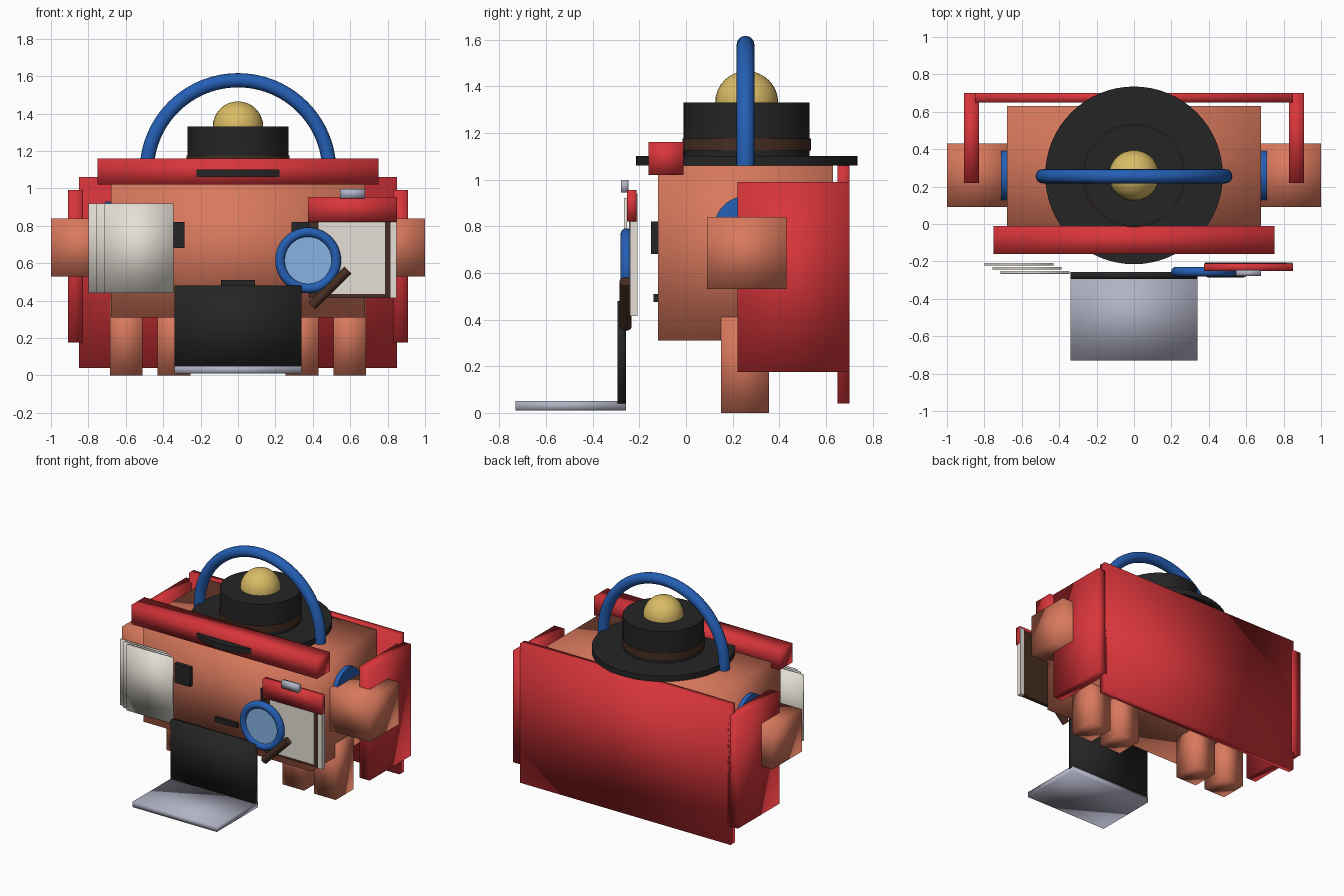
import bpy, bmesh, math
from mathutils import Vector, Matrix

old = bpy.data.objects.get("Cube")
if old:
    bpy.data.objects.remove(old, do_unlink=True)


def material(name, *rgb):
    m = bpy.data.materials.new(name)
    m.use_nodes = True
    m.diffuse_color = (*rgb, 1)
    m.node_tree.nodes["Principled BSDF"].inputs["Base Color"].default_value = (*rgb, 1)
    return m


SKIN = material("terracotta", 0.69, 0.19, 0.11)
RED = material("red cloth", 0.68, 0.035, 0.042)
BLUE = material("blue", 0.018, 0.115, 0.46)
BLACK = material("black", 0.018, 0.018, 0.018)
BROWN = material("dark brown", 0.06, 0.026, 0.015)
GOLD = material("gold", 0.70, 0.50, 0.13)
GLASS = material("pale blue glass", 0.24, 0.45, 0.77)
PAPER = material("paper white", 0.78, 0.74, 0.67)
METAL = material("silver grey", 0.44, 0.45, 0.56)


def finish(name, bm, mat, sharp=False):
    bmesh.ops.recalc_face_normals(bm, faces=bm.faces)
    me = bpy.data.meshes.new(name)
    bm.to_mesh(me)
    bm.free()
    me.materials.append(mat)
    ob = bpy.data.objects.new(name, me)
    bpy.context.scene.collection.objects.link(ob)
    for p in me.polygons:
        p.use_smooth = True
    if sharp:
        bpy.ops.object.select_all(action="DESELECT")
        ob.select_set(True)
        bpy.context.view_layer.objects.active = ob
        bpy.ops.object.shade_smooth_by_angle(angle=math.radians(40))
    return ob


def box(name, mat, x, y, z, sharp=False):
    """Box given by its (low, high) range on each axis."""
    bm = bmesh.new()
    bmesh.ops.create_cube(bm, size=1)
    for v in bm.verts:
        v.co = Vector([(a + b) / 2 + c * (b - a) for (a, b), c in zip((x, y, z), v.co)])
    return finish(name, bm, mat, sharp)


def pair(name, mat, x, y, z, sharp=False):
    """Left box and its mirrored right twin."""
    box("left_" + name, mat, x, y, z, sharp)
    box("right_" + name, mat, (-x[1], -x[0]), y, z, sharp)


def rod(name, mat, a, b, r, segs=48):
    """Cylinder from point a to point b."""
    a, b = Vector(a), Vector(b)
    d = b - a
    bm = bmesh.new()
    bmesh.ops.create_cone(bm, cap_ends=True, segments=segs, radius1=r, radius2=r, depth=d.length,
                          matrix=Matrix.Translation((a + b) / 2) @ d.to_track_quat("Z", "Y").to_matrix().to_4x4())
    return finish(name, bm, mat, True)


def ring(name, mat, centre, major, minor, sweep=math.tau, segs=48, sides=16):
    """Upright tube ring (or arch) in the xz plane."""
    bm = bmesh.new()
    closed = sweep > 6
    loops = []
    for i in range(segs if closed else segs + 1):
        t = sweep * i / segs
        loop = []
        for j in range(sides):
            u = math.tau * j / sides
            r = major + minor * math.cos(u)
            loop.append(bm.verts.new(Vector(centre) + Vector((r * math.cos(t), minor * math.sin(u), r * math.sin(t)))))
        loops.append(loop)
    for i in range(segs):
        p, q = loops[i], loops[(i + 1) % len(loops)]
        for j in range(sides):
            k = (j + 1) % sides
            bm.faces.new((p[j], p[k], q[k], q[j]))
    if not closed:
        bm.faces.new(loops[0])
        bm.faces.new(loops[-1])
    return finish(name, bm, mat, True)


# Body, arms, legs
box("body", SKIN, (-0.68, 0.68), (-0.12, 0.63), (0.31, 1.06))
pair("arm", SKIN, (0.67, 1.0), (0.09, 0.43), (0.53, 0.84))
pair("outer_leg", SKIN, (0.51, 0.685), (0.15, 0.355), (0, 0.41))
pair("inner_leg", SKIN, (0.255, 0.43), (0.15, 0.355), (0, 0.41))

# Face
pair("eye", BLACK, (0.285, 0.41), (-0.15, -0.11), (0.68, 0.82), True)
box("mouth", BLACK, (-0.09, 0.09), (-0.14, -0.11), (0.475, 0.51), True)

# Scarf and cape
box("scarf", RED, (-0.75, 0.75), (-0.16, -0.01), (1.02, 1.16))
box("cape_back", RED, (-0.85, 0.85), (0.65, 0.70), (0.04, 1.06))
pair("cape_side", RED, (0.83, 0.91), (0.22, 0.70), (0.175, 0.99))

# Hat with a band and a round top
HY = 0.26
rod("hat_brim", BLACK, (0, HY, 1.06), (0, HY, 1.10), 0.475, 64)
rod("hat_crown", BLACK, (0, HY, 1.09), (0, HY, 1.33), 0.27, 64)
rod("hat_band", BROWN, (0, HY, 1.125), (0, HY, 1.175), 0.276, 64)
bm = bmesh.new()
bmesh.ops.create_uvsphere(bm, u_segments=32, v_segments=16, radius=0.135,
                          matrix=Matrix.Translation((0, HY, 1.33)))
finish("hat_ball", bm, GOLD)

# Headphones
ring("headband", BLUE, (0, HY - 0.005, 1.09), 0.488, 0.038, math.pi)
for side, s in (("left", 1), ("right", -1)):
    rod(side + "_band_end", BLUE, (s * 0.488, HY - 0.005, 1.05), (s * 0.488, HY - 0.005, 1.09), 0.038, 16)
    rod(side + "_ear_pad", BLUE, (s * 0.66, HY, 0.79), (s * 0.712, HY, 0.79), 0.14)

# Open laptop
box("laptop_screen", BLACK, (-0.34, 0.34), (-0.293, -0.258), (0.04, 0.48))
box("laptop_base", METAL, (-0.34, 0.34), (-0.73, -0.257), (0.01, 0.05))

# Fanned paper sheets
for i in range(3):
    x, y = -0.80 + 0.043 * i, -0.215 - 0.022 * i
    box(f"paper_sheet_{i + 1}", PAPER, (x, x + 0.37), (y - 0.007, y + 0.007), (0.44, 0.92))

# Calendar board with page, header and clip
box("calendar_board", BROWN, (0.38, 0.815), (-0.235, -0.207), (0.415, 0.93), True)
box("calendar_page", PAPER, (0.43, 0.785), (-0.242, -0.234), (0.435, 0.83), True)
box("calendar_edge", PAPER, (0.815, 0.848), (-0.24, -0.207), (0.415, 0.94), True)
box("calendar_header", RED, (0.375, 0.849), (-0.252, -0.212), (0.82, 0.955))
box("calendar_clip", METAL, (0.545, 0.68), (-0.278, -0.246), (0.945, 0.997))

# Magnifying glass
LX, LY, LZ = 0.375, -0.255, 0.615
ring("lens_rim", BLUE, (LX, LY, LZ), 0.15, 0.026)
rod("lens_glass", GLASS, (LX, LY - 0.008, LZ), (LX, LY + 0.008, LZ), 0.14)
rod("lens_handle", BROWN, (0.395, LY - 0.004, 0.37), (0.587, LY - 0.004, 0.563), 0.026, 24)
